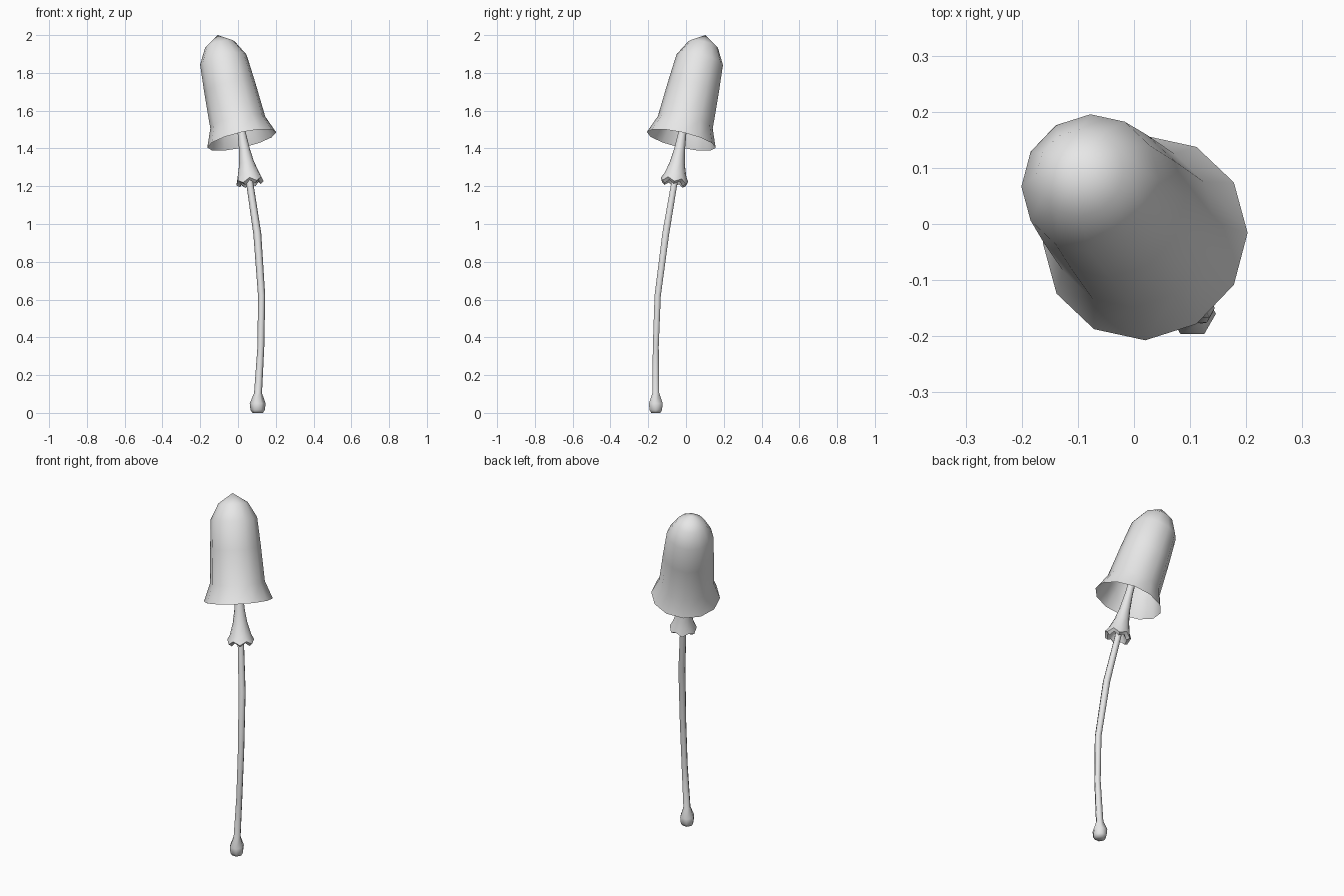
import bpy, bmesh, math
from mathutils import Vector

cube = bpy.data.objects.get("Cube")
if cube:
    bpy.data.objects.remove(cube, do_unlink=True)

GREY = (0.8, 0.8, 0.8, 1)
mat = bpy.data.materials.new("pale_grey")
mat.use_nodes = True
mat.diffuse_color = GREY
mat.node_tree.nodes["Principled BSDF"].inputs["Base Color"].default_value = GREY


def loft(name, rings, sides, close_start=False):
    """Skin rings of (centre, radius, axis, scallop); radius 0 makes a point."""
    bm = bmesh.new()
    loops = []
    for centre, radius, axis, scallop in rings:
        axis = axis.normalized()
        u = (Vector((1, 0, 0)) - axis * axis.x).normalized()
        v = axis.cross(u)
        if radius == 0:
            loops.append([bm.verts.new(centre)] * sides)
            continue
        loop = []
        for i in range(sides):
            a = math.tau * i / sides
            wave = scallop * (1 if i % 2 else -1)
            p = centre + (u * math.cos(a) + v * math.sin(a)) * radius + axis * wave
            loop.append(bm.verts.new(p))
        loops.append(loop)
    for low, high in zip(loops, loops[1:]):
        for i in range(sides):
            j = (i + 1) % sides
            corners = list(dict.fromkeys((low[i], low[j], high[j], high[i])))
            bm.faces.new(corners)
    if close_start:
        bm.faces.new(loops[0][::-1])
    mesh = bpy.data.meshes.new(name)
    bm.to_mesh(mesh)
    bm.free()
    mesh.materials.append(mat)
    obj = bpy.data.objects.new(name, mesh)
    bpy.context.collection.objects.link(obj)
    bpy.ops.object.select_all(action="DESELECT")
    obj.select_set(True)
    bpy.context.view_layer.objects.active = obj
    bpy.ops.object.shade_smooth_by_angle(angle=math.radians(65))
    return obj


def lathe(name, base, axis, profile, sides):
    """Revolve (height, radius, scallop) points around a leaning axis."""
    axis = axis.normalized()
    return loft(name, [(base + axis * h, r, axis, s) for h, r, s in profile], sides)


# Open bell cap, leaning back and to the right
lathe("cap", Vector((0.02, -0.025, 1.445)), Vector((-0.23, 0.23, 1)),
      [(0, 0.187, 0), (0.097, 0.149, 0), (0.29, 0.138, 0),
       (0.447, 0.126, 0), (0.531, 0.08, 0), (0.584, 0, 0)], 12)

# Upper stem flaring into a scalloped skirt with a hollow underside
lathe("skirt", Vector((0.062, -0.062, 1.225)), Vector((-0.165, 0.165, 1)),
      [(0.035, 0.02, 0), (-0.012, 0.055, 0.01), (0, 0.073, 0.01),
       (0.035, 0.059, 0), (0.1, 0.04, 0), (0.17, 0.029, 0),
       (0.27, 0.021, 0), (0.6, 0.015, 0), (0.62, 0, 0)], 12)

# Curved lower stem with a bulb at its foot
path = [(0.104, -0.16, 0, 0.028), (0.104, -0.16, 0.015, 0.038),
        (0.104, -0.16, 0.05, 0.042), (0.106, -0.16, 0.105, 0.021),
        (0.121, -0.16, 0.35, 0.018), (0.125, -0.15, 0.62, 0.019),
        (0.102, -0.107, 0.95, 0.021), (0.063, -0.063, 1.21, 0.019),
        (0.055, -0.055, 1.27, 0.019)]
points = [Vector(p[:3]) for p in path]
rings = []
for i, p in enumerate(path):
    ahead = points[min(i + 1, len(path) - 1)]
    behind = points[max(i - 1, 0)]
    axis = ahead - behind if i > 3 else Vector((0, 0, 1))
    rings.append((points[i], p[3], axis, 0))
loft("stem", rings, 6, close_start=True)
